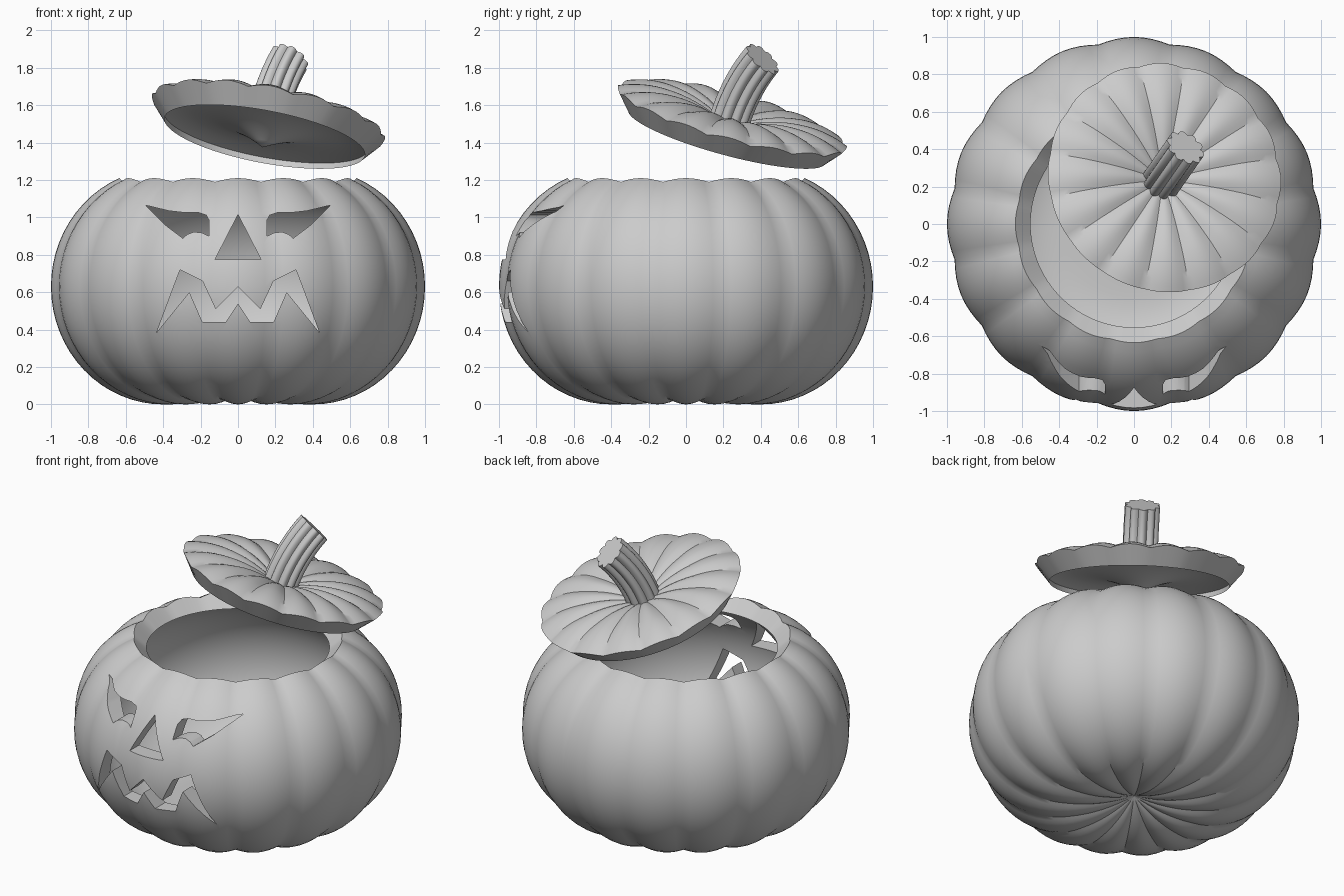
import bpy, bmesh, math
from mathutils import Vector, Matrix

if bpy.data.objects.get("Cube"):
    bpy.data.objects.remove(bpy.data.objects["Cube"])

GREY = (0.6, 0.6, 0.6, 1)
mat = bpy.data.materials.new("plain_grey")
mat.use_nodes = True
mat.diffuse_color = GREY
mat.node_tree.nodes["Principled BSDF"].inputs["Base Color"].default_value = GREY

SEGS, RIBS = 128, 16
MID_Z, CORE, WALL = 0.63, 0.4, 0.105
CUT = math.radians(67)       # ring angle where the lid is cut out
IN_CUT = math.radians(72)


def make(name, bm):
    bmesh.ops.recalc_face_normals(bm, faces=bm.faces)
    mesh = bpy.data.meshes.new(name)
    bm.to_mesh(mesh)
    bm.free()
    mesh.materials.append(mat)
    ob = bpy.data.objects.new(name, mesh)
    bpy.context.collection.objects.link(ob)
    return ob


def smooth(ob, angle=32):
    bpy.ops.object.select_all(action='DESELECT')
    ob.select_set(True)
    bpy.context.view_layer.objects.active = ob
    bpy.ops.object.shade_smooth_by_angle(angle=math.radians(angle))


def skin(bm, rings):
    """Bridge a list of rings; single-vertex rings become poles."""
    for a, b in zip(rings, rings[1:]):
        for i in range(max(len(a), len(b))):
            j = i + 1
            quad = [a[i % len(a)], a[j % len(a)], b[j % len(b)], b[i % len(b)]]
            bm.faces.new(list(dict.fromkeys(quad)))


def rib(theta):
    return abs(math.cos(theta * RIBS / 2)) - 1


def shell_point(t, theta, depth, groove):
    """Point on the squashed ring profile at ring angle t."""
    g = groove * rib(theta)
    r = CORE + (0.6 - depth + g) * math.cos(t)
    z = MID_Z + (0.63 - depth + g) * math.sin(t)
    return Vector((r * math.cos(theta), r * math.sin(theta), z))


def dimple_point(s, sign, theta, depth, groove, drop):
    """Point between the crown (s=1) and the sunken pole (s=0)."""
    g = groove * rib(theta) * s
    z = 0.63 - depth + g - drop * (1 - s) ** 2
    r = CORE * s
    return Vector((r * math.cos(theta), r * math.sin(theta), MID_Z + sign * z))


def ring(bm, fn):
    return [bm.verts.new(fn(2 * math.pi * i / SEGS)) for i in range(SEGS)]


def dimple_rings(bm, sign, depth, groove, drop):
    rings = [[bm.verts.new((0, 0, MID_Z + sign * (0.63 - depth - drop)))]]
    for k in range(1, 8):
        rings.append(ring(bm, lambda th: dimple_point(k / 8, sign, th, depth, groove, drop)))
    return rings


def arc_rings(bm, t0, t1, n, depth, groove):
    return [ring(bm, lambda th: shell_point(t0 + (t1 - t0) * k / n, th, depth, groove))
            for k in range(n + 1)]


# Hollow body: outer skin, sloping rim, inner skin
bm = bmesh.new()
outer = dimple_rings(bm, -1, 0, 0.022, 0.1) + arc_rings(bm, -math.pi / 2, CUT, 28, 0, 0.022)
inner = dimple_rings(bm, -1, WALL, 0, 0.02) + arc_rings(bm, -math.pi / 2, IN_CUT, 28, WALL, 0)
skin(bm, outer + inner[::-1])
body = make("pumpkin_body", bm)

# Face cutters, drawn as front outlines
half_mouth = [(0, .54), (.065, .44), (.19, .44), (.26, .60), (.435, .385),
              (.31, .72), (.19, .66), (.12, .51), (0, .63)]
mouth = half_mouth + [(-x, z) for x, z in half_mouth[-2:0:-1]]
nose = [(-.123, .775), (.123, .775), (0, 1.015)]
eye = [(.495, 1.065), (.39, .96), (.295, .888), (.27, .91), (.235, .922),
       (.195, .918), (.155, .90), (.155, .985), (.17, 1.012), (.21, 1.025),
       (.28, 1.025), (.37, 1.035)]
bm = bmesh.new()
for outline in (mouth, nose, eye, [(-x, z) for x, z in eye]):
    face = bm.faces.new([bm.verts.new((x, -1.2, z)) for x, z in outline])
    ext = bmesh.ops.extrude_face_region(bm, geom=[face])["geom"]
    bmesh.ops.translate(bm, vec=(0, 0.75, 0),
                        verts=[v for v in ext if isinstance(v, bmesh.types.BMVert)])
cutter = make("face_cutter", bm)
cutter.hide_render = True
mod = body.modifiers.new("carve", 'BOOLEAN')
mod.operation, mod.solver, mod.object = 'DIFFERENCE', 'EXACT', cutter
bpy.context.view_layer.objects.active = body
bpy.ops.object.modifier_apply(modifier=mod.name)
bpy.data.objects.remove(cutter)
smooth(body)

# Lid frame: rim centre, tipped towards the back left
AZ = math.radians(55)
rim_z = MID_Z + 0.63 * math.sin(CUT)
tilt = Matrix.Rotation(math.radians(18.3), 4, Vector((-math.sin(AZ), math.cos(AZ), 0)))
place = Matrix.Translation((0.163, 0.248, 1.54)) @ tilt @ Matrix.Translation((0, 0, -rim_z))

# Lid: ribbed top, sloping edge, smooth underside with a nub
bm = bmesh.new()
top = dimple_rings(bm, 1, 0, 0.025, 0.11) + arc_rings(bm, math.pi / 2, CUT, 7, 0, 0.022)
under = dimple_rings(bm, 1, WALL, 0, 0.12) + arc_rings(bm, math.pi / 2, IN_CUT, 6, WALL, 0)
skin(bm, top + [ring(bm, lambda th: Vector((0.545 * math.cos(th), 0.545 * math.sin(th),
                                            rim_z - 0.115)))] + under[::-1])
bm.transform(place)
smooth(make("lid", bm))

# Stem: fluted section swept along a bending path
bm = bmesh.new()
STEPS, SIDES, FLUTES, BEND, LENGTH = 10, 80, 10, math.radians(29), 0.45
aim = Matrix.Rotation(AZ, 4, 'Z')
pos = Vector((-0.01, 0, rim_z - 0.08))
rings = []
for k in range(STEPS + 1):
    lean = Matrix.Rotation(BEND * k / STEPS, 4, 'Y')
    loop = []
    for i in range(SIDES):
        th = 2 * math.pi * i / SIDES
        rad = 0.09 + 0.02 * abs(math.cos(th * FLUTES / 2))
        spoke = Vector((rad * math.cos(th), rad * math.sin(th), 0))
        loop.append(bm.verts.new(aim @ (pos + lean @ spoke)))
    rings.append(loop)
    pos = pos + lean @ Vector((0, 0, LENGTH / STEPS))
skin(bm, rings)
bm.faces.new(rings[0])
bm.faces.new(rings[-1])
bm.transform(place)
smooth(make("stem", bm))
